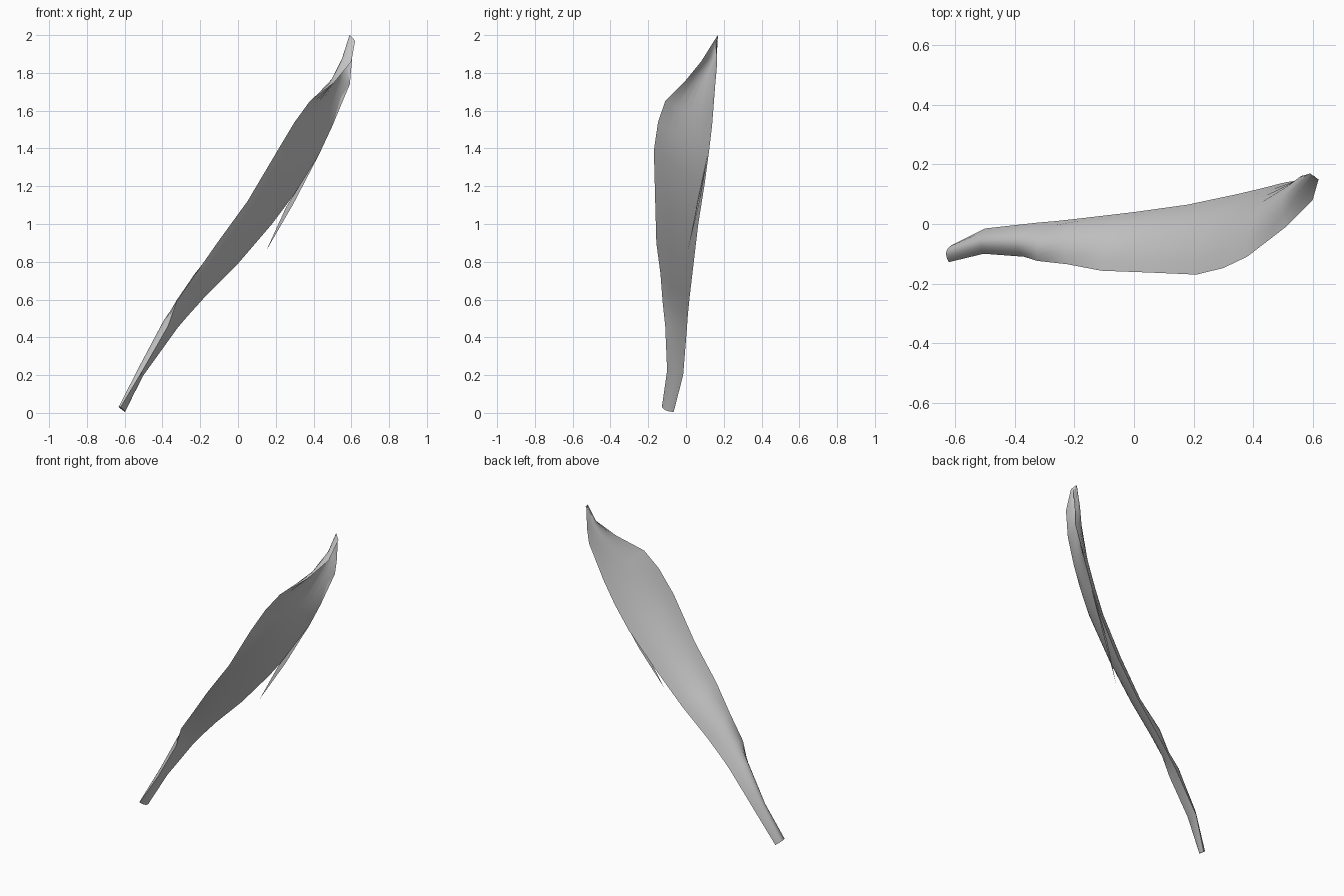
import bpy
import bmesh
from mathutils import Vector

if "Cube" in bpy.data.objects:
    bpy.data.objects.remove(bpy.data.objects["Cube"])

# Cross-sections from stem to tip: front edge, spine, back edge, and
# how much the inner face follows the spine (negative = bulges the other way)
SECTIONS = [
    ((-.622, -.128, .03), (-.63, -.09, .03), (-.60, -.065, .006), -.6),
    ((-.505, -.10, .225), (-.515, -.055, .26), (-.50, -.015, .20), .0),
    ((-.37, -.11, .46), (-.39, -.05, .49), (-.32, .005, .45), .0),
    ((-.325, -.124, .59), (-.315, -.055, .585), (-.26, .01, .52), -.2),
    ((-.225, -.135, .735), (-.225, -.037, .71), (-.17, .02, .62), -.3),
    ((-.11, -.157, .90), (-.076, -.036, .853), (.00, .04, .79), -.3),
    ((.05, -.163, 1.12), (.085, -.026, 1.076), (.18, .065, 1.00), -.3),
    ((.21, -.17, 1.39), (.243, -.01, 1.318), (.345, .10, 1.22), -.3),
    ((.30, -.148, 1.54), (.325, .012, 1.465), (.43, .12, 1.37), -.2),
    ((.38, -.11, 1.65), (.405, .04, 1.607), (.50, .138, 1.52), .1),
    ((.51, -.01, 1.75), (.505, .11, 1.77), (.592, .155, 1.74), .6),
    ((.60, .08, 1.86), (.552, .148, 1.88), (.60, .163, 1.83), .9),
    ((.62, .15, 1.97), (.59, .17, 2.0), (.61, .158, 1.96), .8),
]
ACROSS = 8


def arc(a, m, b, t):
    """Parabola through the front edge, spine and back edge."""
    return a * (1 - t) * (1 - 2 * t) + m * 4 * t * (1 - t) + b * t * (2 * t - 1)


def ring(a, m, b, follow):
    """Closed section: outer arc there, inner arc back."""
    a, m, b = Vector(a), Vector(m), Vector(b)
    inner = ((a + b) / 2).lerp(m, follow)
    steps = [i / ACROSS for i in range(ACROSS + 1)]
    return [arc(a, m, b, t) for t in steps] + \
           [arc(a, inner, b, t) for t in steps[-2:0:-1]]


def finish(name, bm):
    bmesh.ops.recalc_face_normals(bm, faces=bm.faces)
    mesh = bpy.data.meshes.new(name)
    bm.to_mesh(mesh)
    bm.free()
    obj = bpy.data.objects.new(name, mesh)
    bpy.context.collection.objects.link(obj)
    bpy.ops.object.select_all(action='DESELECT')
    obj.select_set(True)
    bpy.context.view_layer.objects.active = obj
    bpy.ops.object.shade_smooth_by_angle(angle=0.9)
    return obj


# Curled leaf blade, lofted through the sections and capped at both ends
bm = bmesh.new()
rows = [[bm.verts.new(p) for p in ring(*s)] for s in SECTIONS]
n = len(rows[0])
for lo, hi in zip(rows, rows[1:]):
    for i in range(n):
        j = (i + 1) % n
        bm.faces.new((lo[i], lo[j], hi[j], hi[i]))
bm.faces.new(rows[0])
bm.faces.new(rows[-1])
finish("leaf_blade", bm)

# Thin splinter peeling from the back edge
bm = bmesh.new()
bm.faces.new([bm.verts.new(p) for p in
              ((.15, .01, .86), (.295, .07, 1.11), (.43, .115, 1.37), (.255, .055, 1.09))])
finish("leaf_splinter", bm)
